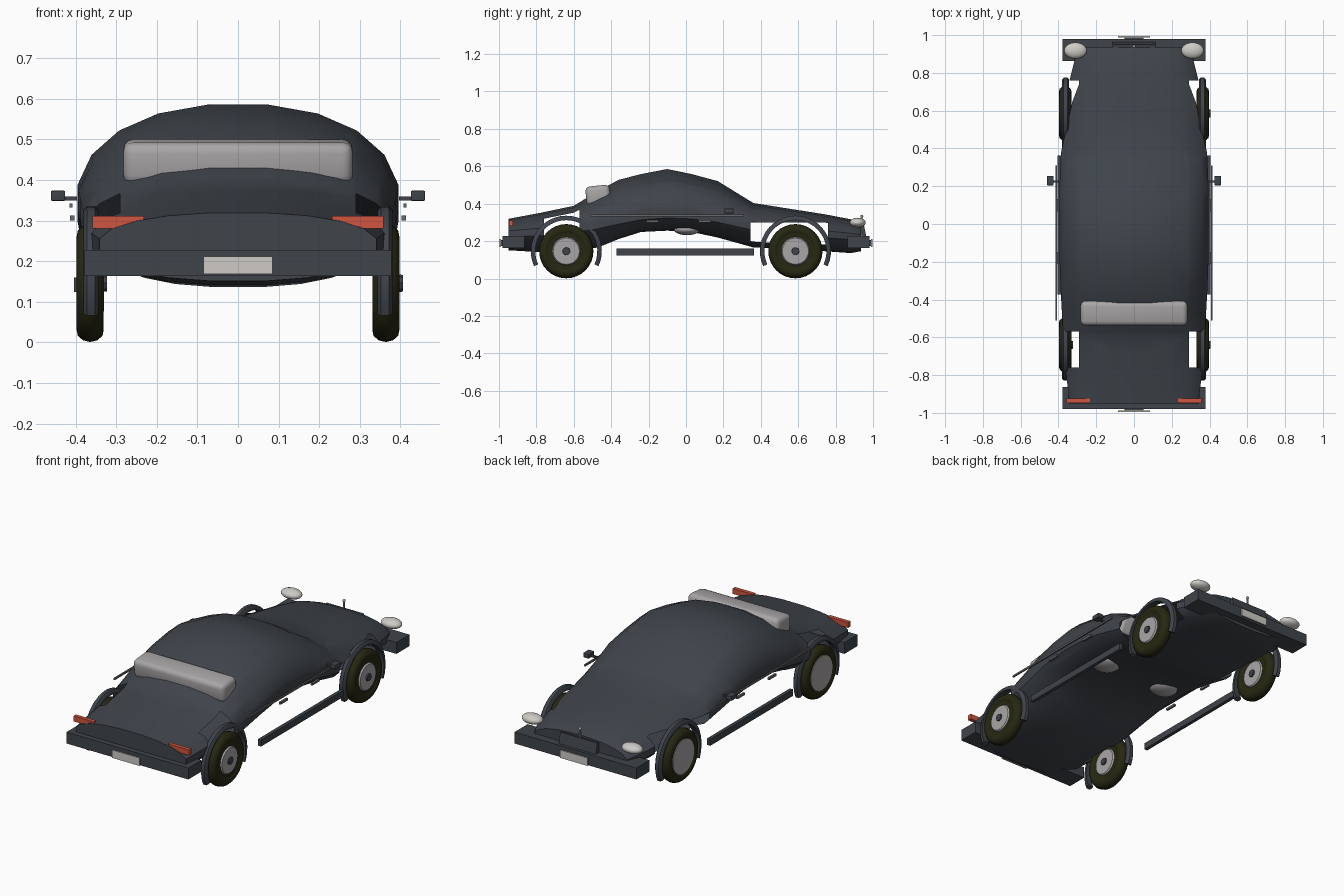
import bpy, bmesh, math
from mathutils import Vector, Matrix

cube = bpy.data.objects.get("Cube")
if cube:
    bpy.data.objects.remove(cube, do_unlink=True)


def material(name, r, g, b):
    m = bpy.data.materials.new(name)
    m.use_nodes = True
    m.diffuse_color = (r, g, b, 1)
    node = m.node_tree.nodes["Principled BSDF"]
    node.inputs["Base Color"].default_value = (r, g, b, 1)
    node.inputs["Roughness"].default_value = 0.6
    return m


PAINT = material("slate paint", .05, .058, .07)
RUBBER = material("olive rubber", .02, .02, .006)
SILVER = material("silver", .4, .38, .39)
LAMP = material("ivory lamp", .62, .6, .56)
RED = material("red lens", .62, .09, .05)
TRIM = material("grey trim", .14, .14, .15)


def finish(name, bm, mat, smooth=True):
    bmesh.ops.recalc_face_normals(bm, faces=bm.faces[:])
    mesh = bpy.data.meshes.new(name)
    bm.to_mesh(mesh)
    bm.free()
    mesh.materials.append(mat)
    ob = bpy.data.objects.new(name, mesh)
    bpy.context.scene.collection.objects.link(ob)
    if smooth:
        bpy.ops.object.select_all(action='DESELECT')
        ob.select_set(True)
        bpy.context.view_layer.objects.active = ob
        bpy.ops.object.shade_smooth_by_angle(angle=math.radians(40))
    return ob


def box(name, centre, size, mat, bevel=0, tilt=0):
    bm = bmesh.new()
    bmesh.ops.create_cube(bm, size=1)
    bmesh.ops.scale(bm, vec=size, verts=bm.verts)
    if bevel:
        bmesh.ops.bevel(bm, geom=bm.edges[:], offset=bevel, segments=3,
                        profile=.5, affect='EDGES')
    bmesh.ops.transform(bm, matrix=Matrix.Translation(centre) @ Matrix.Rotation(tilt, 4, 'X'),
                        verts=bm.verts)
    return finish(name, bm, mat, bevel > 0)


def ball(name, centre, radii, mat):
    bm = bmesh.new()
    bmesh.ops.create_uvsphere(bm, u_segments=20, v_segments=12, radius=1)
    bmesh.ops.scale(bm, vec=radii, verts=bm.verts)
    bmesh.ops.translate(bm, vec=centre, verts=bm.verts)
    return finish(name, bm, mat)


def lathe(name, centre, profile, mat, steps=32, start=0.0, sweep=2 * math.pi):
    """Turn (x offset, radius) points about the axle through centre."""
    bm = bmesh.new()
    closed = sweep > 6.28
    rings = []
    for i in range(steps if closed else steps + 1):
        a = start + sweep * i / steps
        rings.append([bm.verts.new(Vector(centre) + Vector((x, r * math.cos(a), r * math.sin(a))))
                      for x, r in profile])
    n = len(profile)
    pairs = list(zip(rings, rings[1:])) + ([(rings[-1], rings[0])] if closed else [])
    for a, b in pairs:
        for j in range(n):
            k = (j + 1) % n
            bm.faces.new((a[j], a[k], b[k], b[j]))
    if not closed:
        bm.faces.new(rings[0])
        bm.faces.new(rings[-1])
    bmesh.ops.remove_doubles(bm, verts=bm.verts, dist=1e-5)
    return finish(name, bm, mat)


# Body shell: stations of (y, half width, top, waist, bottom)
STATIONS = [(-.95, .345, .32, .24, .15), (-.78, .365, .352, .25, .14),
            (-.6, .378, .39, .27, .145), (-.47, .386, .47, .29, .165),
            (-.36, .392, .53, .31, .21), (-.24, .397, .561, .33, .248),
            (-.1, .4, .588, .34, .255), (.03, .4, .561, .335, .248),
            (.17, .4, .523, .32, .218), (.36, .392, .405, .28, .165),
            (.55, .375, .375, .25, .157), (.74, .35, .345, .235, .145),
            (.88, .315, .318, .225, .135), (.935, .29, .295, .22, .145)]


def power(v):
    return math.copysign(abs(v) ** .9, v)


bm = bmesh.new()
rings = []
for y, w, top, waist, bottom in STATIONS:
    ring = []
    for i in range(20):
        a = math.tau * (i + .5) / 20
        s = power(math.sin(a))
        z = waist + s * (top - waist if s > 0 else waist - bottom)
        ring.append(bm.verts.new((w * power(math.cos(a)), y, z)))
    rings.append(ring)
for a, b in zip(rings, rings[1:]):
    for j in range(20):
        k = (j + 1) % 20
        bm.faces.new((a[j], a[k], b[k], b[j]))
bm.faces.new(rings[0])
bm.faces.new(rings[-1])

# Open wheel wells in the thin shell: (y from, y to, upper limit)
WELLS = [(-.76, -.57, .37), (.345, .76, .3)]


def slice_at(co, no):
    bmesh.ops.bisect_plane(bm, geom=bm.verts[:] + bm.edges[:] + bm.faces[:],
                           plane_co=co, plane_no=no)


for x in (-.29, .29):
    slice_at((x, 0, 0), (1, 0, 0))
for y0, y1, z1 in WELLS:
    slice_at((0, y0, 0), (0, 1, 0))
    slice_at((0, y1, 0), (0, 1, 0))
    slice_at((0, 0, z1), (0, 0, 1))
gone = []
for f in bm.faces:
    c = f.calc_center_median()
    if abs(c.x) > .29 and any(y0 < c.y < y1 and c.z < z1 for y0, y1, z1 in WELLS):
        gone.append(f)
bmesh.ops.delete(bm, geom=gone, context='FACES')
finish("body_shell", bm, PAINT)

# Windows
box("tail_window", (0, -.47, .444), (.565, .13, .105), SILVER, .025, .1)
box("inner_windscreen", (0, .2, .41), (.5, .03, .1), SILVER, .01, -.5)

# Wheels, hubs and wing arches
TYRE = [(.035 * math.cos(a) * (1 if abs(math.cos(a)) < .9 else .95), .115 + .03 * math.sin(a))
        for a in [math.tau * i / 12 for i in range(12)]]
ARCH = [(-.018, .166), (.018, .166), (.018, .18), (.01, .19), (-.01, .19), (-.018, .18)]
for side, sx in (("left", 1), ("right", -1)):
    for end, y in (("front", -.64), ("back", .585)):
        c = (.364 * sx, y, .146)
        tag = f"{end}_{side}"
        lathe("tyre_" + tag, c, TYRE, RUBBER)
        lathe("tyre_wall_" + tag, c, [(-.01, .07), (.026, .07), (.03, .12), (-.02, .12)], RUBBER)
        lathe("wheel_disc_" + tag, c, [(-.015, 0), (-.03, .095), (.0, .095), (.034, .07), (.034, 0)],
              SILVER)
        lathe("hub_" + tag, c, [(.03, 0), (.03, .022), (.042, .02), (.042, 0)], PAINT, 8)
        lathe("wing_arch_" + tag, (.362 * sx, y, .146), ARCH, PAINT, 24,
              math.radians(-25), math.radians(230))

# Bumpers and plates at both ends
for end, s in (("front", -1), ("back", 1)):
    box("bumper_" + end, (0, .922 * s, .196), (.756, .116, .064), PAINT)
    box("plate_" + end, (0, .992 * s, .19), (.17, .008, .044), LAMP)
    box("plate_bracket_" + end, (0, .983 * s, .19), (.1, .012, .03), PAINT)

# Grille and hood ornament
box("grille", (0, .945, .255), (.23, .025, .06), PAINT, 0, .2)
ball("hood_ornament", (0, .94, .333), (.008, .008, .008), SILVER)
box("ornament_stem", (0, .94, .308), (.006, .006, .045), SILVER)

# Side fittings, mirrored
for side, s in (("left", 1), ("right", -1)):
    box("tail_lamp_" + side, (.295 * s, -.936, .296), (.126, .022, .03), RED)
    ball("headlamp_" + side, (.31 * s, .918, .299), (.06, .043, .026), LAMP)
    box("sill_" + side, (.394 * s, -.005, .142), (.02, .735, .036), PAINT)
    box("side_trim_" + side, (.411 * s, -.1, .337), (.008, .82, .01), TRIM)
    for i, y in enumerate((-.18, .1)):
        box(f"door_handle_{side}_{i}", (.408 * s, y, .306), (.012, .065, .012), TRIM)
    box("mirror_" + side, (.443 * s, .23, .361), (.035, .05, .025), PAINT, .003)
    box("mirror_arm_" + side, (.412 * s, .225, .354), (.032, .012, .01), PAINT)
    ball("under_bulge_" + side, (.2 * s, .005, .262), (.08, .07, .03), SILVER)
